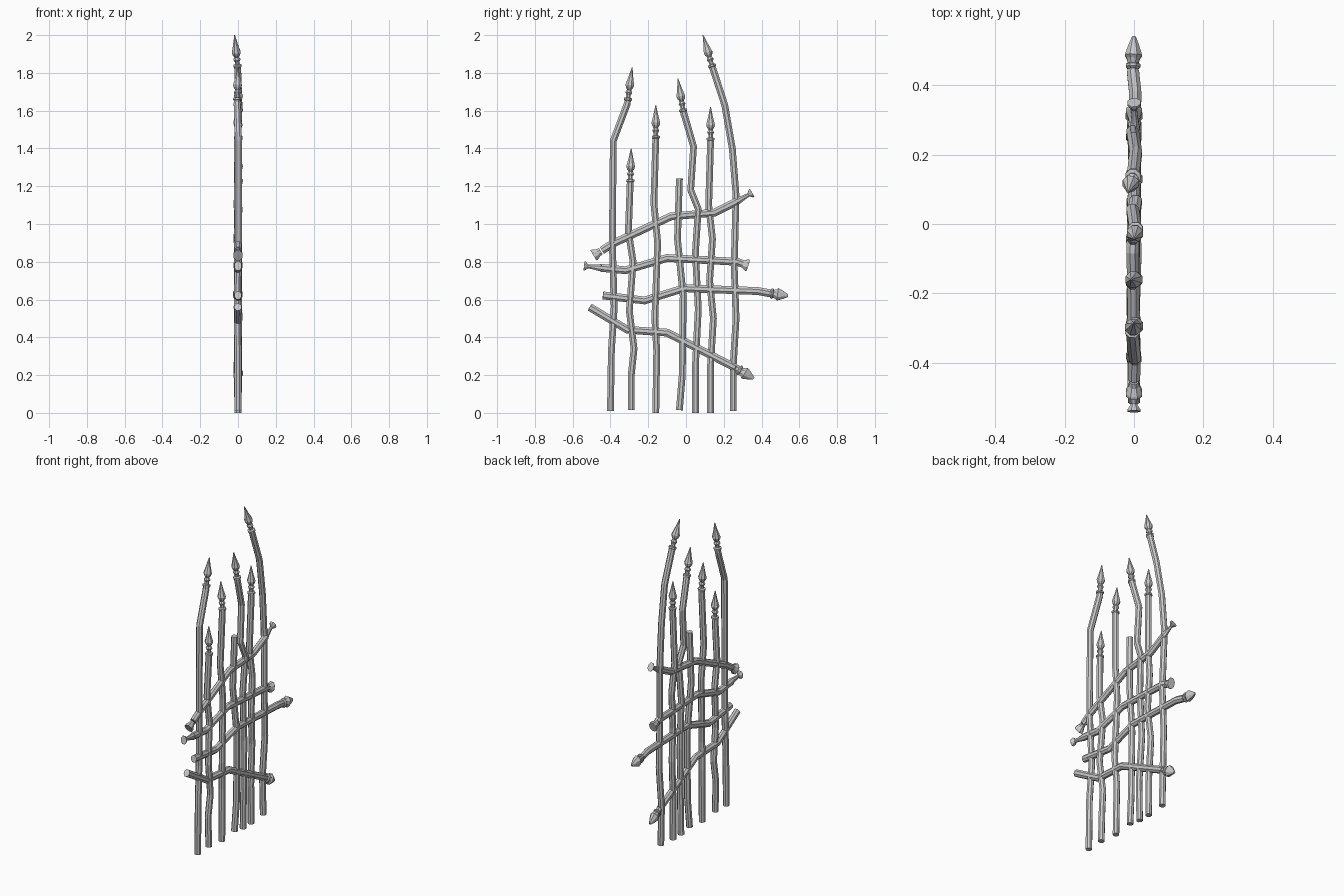
import bpy, bmesh, math
from mathutils import Vector

if "Cube" in bpy.data.objects:
    bpy.data.objects.remove(bpy.data.objects["Cube"])

SIDES = 8


def sweep(name, pts, radii, flat=1.0):
    """Eight-sided capped tube along pts; flat scales its thickness in x."""
    pts = [Vector(p) for p in pts]
    bm = bmesh.new()
    rings = []
    for i, p in enumerate(pts):
        a = (p - pts[i - 1]).normalized() if i else Vector()
        b = (pts[i + 1] - p).normalized() if i < len(pts) - 1 else Vector()
        t = (a + b).normalized()
        u = (Vector((1, 0, 0)) - t * t.x).normalized()
        v = t.cross(u)
        ring = []
        for k in range(SIDES):
            ang = 2 * math.pi * (k + 0.5) / SIDES
            ring.append(bm.verts.new(p + radii[i] * (u * math.cos(ang) * flat + v * math.sin(ang))))
        rings.append(ring)
    for r, s in zip(rings, rings[1:]):
        for k in range(SIDES):
            j = (k + 1) % SIDES
            bm.faces.new((r[k], r[j], s[j], s[k]))
    bm.faces.new(rings[0][::-1])
    bm.faces.new(rings[-1])
    bmesh.ops.recalc_face_normals(bm, faces=bm.faces)
    me = bpy.data.meshes.new(name)
    bm.to_mesh(me)
    bm.free()
    ob = bpy.data.objects.new(name, me)
    bpy.context.collection.objects.link(ob)
    return ob


def turned(name, start, tip, profile, flat=1.0):
    """Turned end piece; profile = (distance back from tip, radius)."""
    start, tip = Vector(start), Vector(tip)
    d = (start - tip).normalized()
    sweep(name, [tip + d * s for s, r in profile], [r for s, r in profile], flat)


def path(yz, phase, amp=0.005):
    return [(amp * math.sin(phase + 1.9 * i) if i else 0, y, z) for i, (y, z) in enumerate(yz)]


# spear finial profile with neck rings
SPEAR = [(0, .002), (.05, .013), (.095, .025), (.108, .021), (.122, .012), (.135, .020),
         (.147, .013), (.162, .013), (.165, .023), (.175, .023), (.178, .018), (.195, .018)]

# upright bars: path, then spear tip (y, z, x) or None
uprights = [
    ([(-.40, .01), (-.395, .33), (-.38, .56), (-.39, .9), (-.385, 1.44), (-.31, 1.64)], (-.285, 1.83, .0)),
    ([(-.29, .015), (-.29, .2), (-.275, .34), (-.30, .54), (-.28, .80), (-.305, .96), (-.295, 1.23)], (-.29, 1.40, .0)),
    ([(-.16, .0), (-.155, .33), (-.165, .5), (-.15, .9), (-.17, 1.11), (-.16, 1.45)], (-.16, 1.63, -.008)),
    ([(-.035, .015), (-.02, .2), (-.015, .62), (-.045, .92), (-.035, 1.24)], None),
    ([(.05, .0), (.05, .25), (.065, .55), (.05, .85), (.065, 1.08), (.025, 1.18), (.04, 1.41), (-.015, 1.6)],
     (-.043, 1.77, .0)),
    ([(.13, .0), (.13, .25), (.145, .5), (.125, .7), (.14, .92), (.12, 1.1), (.13, 1.44)], (.13, 1.62, .0)),
    ([(.25, .01), (.25, .25), (.265, .5), (.255, .78), (.265, 1.15), (.245, 1.4), (.205, 1.63), (.14, 1.83)],
     (.09, 2.0, -.018)),
]
for n, (yz, tip) in enumerate(uprights, 1):
    pts = path(yz, n * 1.3)
    sweep(f"upright_bar_{n}", pts, [.0195] * len(pts))
    if tip:
        turned(f"upright_spear_{n}", pts[-1], (tip[2], tip[0], tip[1]), SPEAR)

# end profiles for the cross bars
FLARE = [(0, .034), (.008, .034), (.03, .022), (.045, .021)]
POINT_FLARE = [(0, .027), (.006, .026), (.022, .011), (.05, .014), (.09, .021)]
ARROW = [(0, .008), (.025, .022), (.055, .036), (.064, .028), (.078, .022), (.081, .030),
         (.088, .030), (.095, .022), (.11, .022)]

# cross bars: path, end at first point, end at last point
crosses = [
    ([(-.445, .86), (-.39, .895), (-.08, 1.04), (.15, 1.06), (.27, 1.12)],
     ((-.49, .833), FLARE), ((.35, 1.165), POINT_FLARE)),
    ([(-.45, .768), (-.32, .755), (-.10, .82), (.27, .80), (.29, .793)],
     ((-.54, .778), POINT_FLARE), ((.33, .78), FLARE)),
    ([(-.44, .622), (-.22, .595), (-.01, .66), (.38, .645), (.44, .634)],
     None, ((.54, .62), ARROW)),
    ([(-.51, .56), (-.31, .44), (-.10, .425), (.26, .24)],
     None, ((.358, .182), ARROW)),
]
for n, (yz, first, last) in enumerate(crosses, 1):
    pts = path(yz, n * 0.9, 0.004)
    sweep(f"cross_bar_{n}", pts, [.0225] * len(pts), 0.85)
    for label, end, base in (("left", first, pts[0]), ("right", last, pts[-1])):
        if end:
            (y, z), prof = end
            turned(f"cross_{label}_end_{n}", base, (0, y, z), prof, 0.75)
